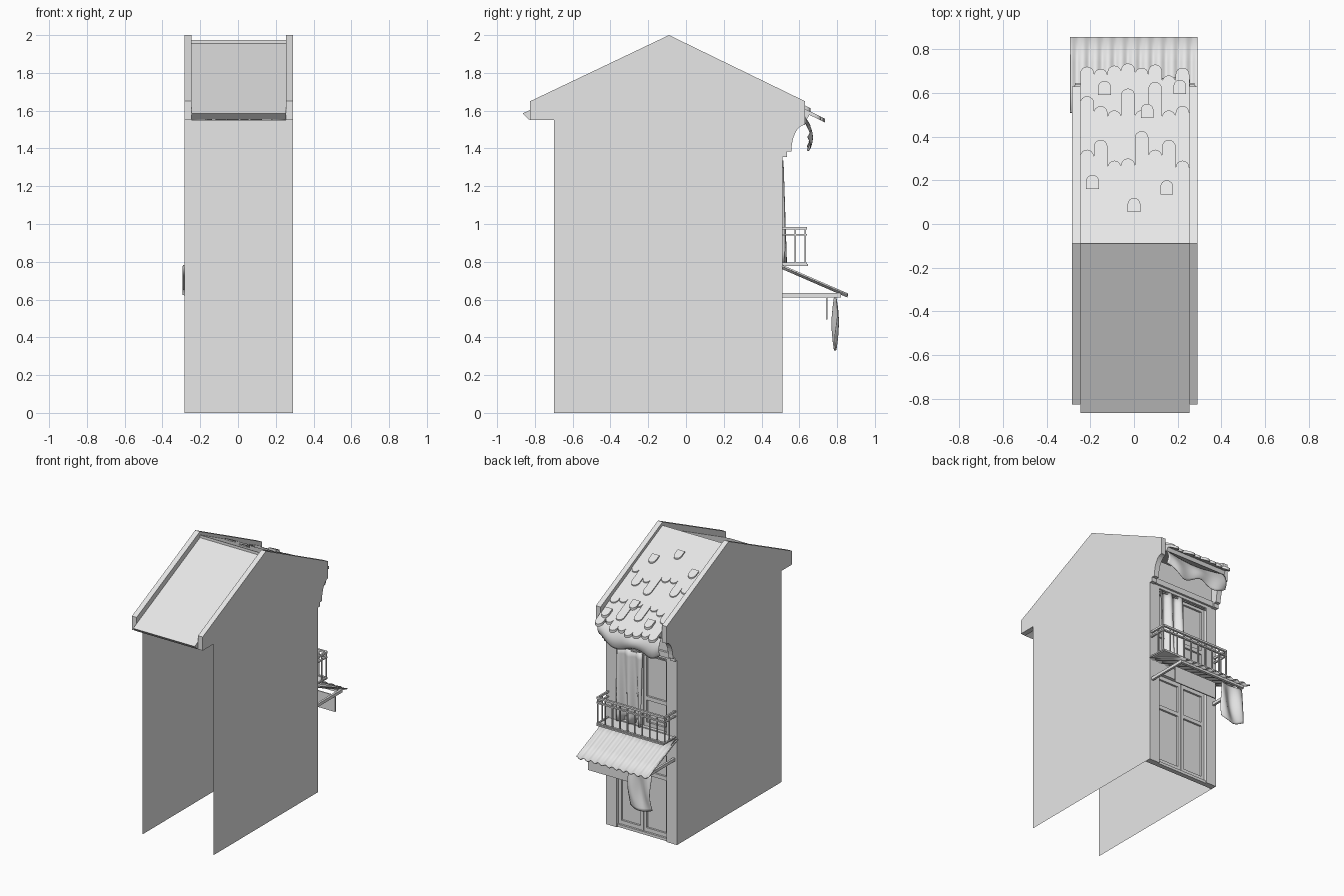
import bpy, bmesh, math
from mathutils import Vector

if "Cube" in bpy.data.objects:
    bpy.data.objects.remove(bpy.data.objects["Cube"])

grey = bpy.data.materials.new("plain_grey")
grey.use_nodes = True
grey.diffuse_color = (0.8, 0.8, 0.8, 1)
grey.node_tree.nodes["Principled BSDF"].inputs["Base Color"].default_value = (0.8, 0.8, 0.8, 1)

CX, W, FRONT = 0.0035, 0.2875, 0.51
L, R = CX - W, CX + W


def finish(name, bm, smooth=False):
    bmesh.ops.recalc_face_normals(bm, faces=bm.faces)
    mesh = bpy.data.meshes.new(name)
    bm.to_mesh(mesh)
    bm.free()
    mesh.materials.append(grey)
    ob = bpy.data.objects.new(name, mesh)
    bpy.context.collection.objects.link(ob)
    if smooth:
        mesh.shade_smooth()
    return ob


def add_box(bm, x, y, z):
    vs = bmesh.ops.create_cube(bm, size=1)["verts"]
    for v in vs:
        v.co = Vector([(a + b) / 2 + c * (b - a) for (a, b), c in zip((x, y, z), v.co)])


def boxes(name, items):
    bm = bmesh.new()
    for item in items:
        add_box(bm, *item)
    return finish(name, bm)


def add_prism(bm, points, offset):
    face = bm.faces.new([bm.verts.new(p) for p in points])
    new = bmesh.ops.extrude_face_region(bm, geom=[face])["geom"]
    for v in new:
        if isinstance(v, bmesh.types.BMVert):
            v.co += Vector(offset)


def sheet(name, nu, nv, func, thickness):
    """Bent sheet from a function of u and v."""
    bm = bmesh.new()
    g = [[bm.verts.new(func(i / nu, j / nv)) for j in range(nv + 1)] for i in range(nu + 1)]
    for i in range(nu):
        for j in range(nv):
            bm.faces.new((g[i][j], g[i + 1][j], g[i + 1][j + 1], g[i][j + 1]))
    ob = finish(name, bm, True)
    mod = ob.modifiers.new("thickness", "SOLIDIFY")
    mod.thickness, mod.offset = thickness, 0
    return ob


# Thin side walls with thick gables, eaves and curved brackets
arc = [(0.63 - 0.072 * math.sin(a), 1.385 + 0.14 * math.cos(a))
       for a in [math.pi / 2 * k / 8 for k in range(9)]]
gable = [(-0.09, 2.0), (-0.825, 1.65), (-0.825, 1.55), (-0.70, 1.55), (0.47, 1.55),
         (0.47, 1.34), (0.51, 1.355), (0.535, 1.355), (0.535, 1.385)] + arc[::-1] + [(0.63, 1.65)]
for side, x, inward in (("left", R, -0.038), ("right", L, 0.038)):
    bm = bmesh.new()
    add_prism(bm, [(x, y, z) for y, z in gable], (inward, 0, 0))
    finish(side + "_gable", bm)
    bm = bmesh.new()
    bm.faces.new([bm.verts.new((x, y, z)) for y, z in
                  ((-0.70, 0), (FRONT, 0), (FRONT, 1.56), (-0.70, 1.56))])
    finish(side + "_wall", bm)

# Facade around the two openings
back = 0.465
boxes("facade", [
    ((L, -0.20), (back, FRONT), (0, 1.55)),
    ((0.207, R), (back, FRONT), (0, 1.55)),
    ((-0.20, 0.207), (back, FRONT), (0.69, 0.795)),
    ((-0.20, 0.207), (back, FRONT), (1.34, 1.55)),
    ((-0.20, 0.207), (back, FRONT - 0.01), (0, 0.02))])
boxes("lintel", [((L + 0.038, R - 0.038), (FRONT, 0.525), (1.36, 1.40))])


def double_door(name, z0, z1, rails):
    items = [((-0.20, 0.207), (back, back + 0.008), (z0, z1))]
    for a, b in ((-0.20, 0.001), (0.006, 0.207)):
        y = (back + 0.008, back + 0.022)
        items += [((a, a + 0.022), y, (z0, z1)), ((b - 0.022, b), y, (z0, z1))]
        items += [((a + 0.022, b - 0.022), y, (z - 0.014, z + 0.014)) for z in rails]
    boxes(name, items)


double_door("entrance_door", 0.02, 0.69, (0.035, 0.45, 0.675))
double_door("balcony_door", 0.795, 1.34, (0.81, 1.0, 1.325))

# Main roof
def slope(y):
    return 1.955 - 0.486 * abs(y + 0.09)


bm = bmesh.new()
profile = [(-0.09, 1.955), (-0.865, 1.585), (-0.83, 1.552), (-0.80, 1.57), (-0.09, 1.91),
           (0.64, 1.555), (0.66, slope(0.66))]
add_prism(bm, [(L + 0.038, y, z) for y, z in profile], (2 * W - 0.076, 0, 0))
finish("roof", bm)


def add_tile(bm, x, y0, y1, width, lift, thick):
    """Round-ended tile lying on the front slope."""
    r = width / 2
    pts = [(x - r, y0), (x + r, y0)]
    pts += [(x + r * math.cos(a), y1 - r + r * math.sin(a))
            for a in [math.pi * k / 8 for k in range(9)]]
    add_prism(bm, [(px, y, slope(y) + lift) for px, y in pts], (0, 0, -thick))


rows = {
    "upper": (-0.09, 0.020, (0.34, 0.385, 0.29, 0.30, 0.425, 0.34, 0.385, 0.29)),
    "middle": (0.15, 0.012, (0.585, 0.54, 0.52, 0.62, 0.52, 0.65, 0.52, 0.54)),
    "eave": (0.40, 0.004, (0.72, 0.71, 0.725, 0.735, 0.715, 0.73, 0.68, 0.715))}
pitch = (2 * W - 0.076) / 8
for name, (start, lift, ends) in rows.items():
    bm = bmesh.new()
    for i, end in enumerate(ends):
        add_tile(bm, L + 0.038 + pitch * (i + 0.5), start, end, pitch, lift, 0.02)
    finish(name + "_tiles", bm)

bm = bmesh.new()
for x, y, lift in ((-0.19, 0.225, 0.03), (0, 0.12, 0.03), (0.15, 0.2, 0.03),
                   (0.06, 0.55, 0.022), (-0.135, 0.655, 0.022), (0.21, 0.66, 0.022)):
    add_tile(bm, x, y - 0.065, y, 0.058, lift, 0.02)
finish("loose_tiles", bm)

# Balcony with railing
bx0, bx1, by = L + 0.015, R - 0.015, 0.635
rail = []
for z, t in ((0.978, 0.007), (0.943, 0.005), (0.79, 0.005)):
    rail.append(((bx0, bx1), (by - 0.01, by + 0.005), (z - t, z + t)))
    for x in (bx0, bx1):
        rail.append(((x - 0.006, x + 0.006), (FRONT, by), (z - t, z + t)))
for i in range(10):
    x = bx0 + (bx1 - bx0) * i / 9
    rail.append(((x - 0.004, x + 0.004), (by - 0.008, by), (0.78, 0.975)))
for x in (bx0, bx1):
    rail.append(((x - 0.004, x + 0.004), (0.575, 0.582), (0.78, 0.975)))
boxes("balcony_railing", rail)
boxes("balcony_floor", [((bx0, bx1), (FRONT, 0.645), (0.778, 0.788))])

# Corrugated awning, its frame and hanging board
sheet("awning", 120, 3, lambda u, v: (
    -0.292 + 0.583 * u, FRONT + 0.345 * v,
    0.772 - 0.15 * v + 0.007 * math.cos(u * math.tau * 10)), 0.008)
boxes("awning_frame",
      [((x - 0.008, x + 0.008), (FRONT, 0.82), (0.612, 0.634)) for x in (-0.26, 0.267)]
      + [((-0.268, 0.275), (0.80, 0.82), (0.612, 0.63))])
boxes("hanging_board", [((-0.08, 0.27), (0.742, 0.75), (0.495, 0.615))])

# Hanging cloths
sheet("awning_cloth", 16, 14, lambda u, v: (
    -0.275 + 0.185 * u + 0.012 * v * math.sin(v * 4),
    0.79 + 0.018 * math.sin(u * 8 + v * 2) * math.sin(math.pi * (0.1 + 0.8 * v)),
    0.61 - (0.25 + 0.03 * math.sin(u * 3)) * v), 0.003)
sheet("eave_cloth", 28, 10, lambda u, v: (
    -0.245 + 0.5 * u,
    0.63 + 0.035 * math.sin(math.pi * v * 0.8) + 0.008 * math.sin(u * 17) * v,
    1.565 - 0.03 * math.sin(math.pi * u) - (0.13 + 0.025 * math.sin(u * 11)) * v), 0.003)
sheet("curtain", 24, 10, lambda u, v: (
    0.0 + 0.2 * u,
    0.505 + (0.01 + 0.018 * v) * math.sin(u * 14 + v),
    1.335 - 0.54 * v), 0.003)
boxes("curtain_pole", [((-0.20, 0.207), (0.50, 0.508), (1.322, 1.33))])
